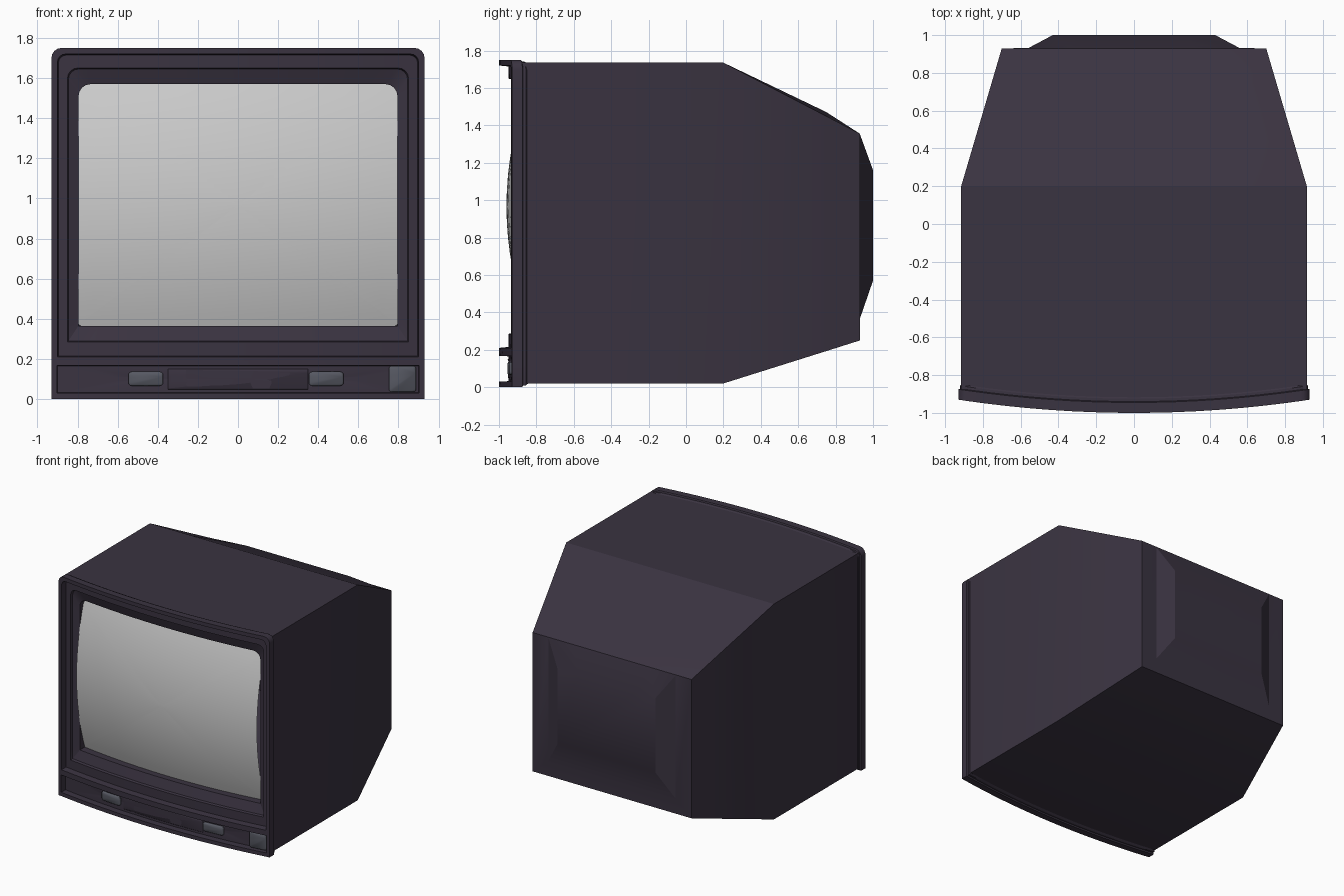
import bpy, bmesh, math

if "Cube" in bpy.data.objects:
    bpy.data.objects.remove(bpy.data.objects["Cube"])

HALF = 0.93          # half width of the front frame
FRONT = -0.93        # y of the frame front at its outer edges


def material(name, rgb):
    m = bpy.data.materials.new(name)
    m.diffuse_color = (*rgb, 1)
    m.use_nodes = True
    m.node_tree.nodes["Principled BSDF"].inputs["Base Color"].default_value = m.diffuse_color
    return m


dark = material("dark_plastic", (0.042, 0.033, 0.052))
button_grey = material("button_grey", (0.095, 0.1, 0.125))


def bend(x):
    return -0.07 * (1 - (x / HALF) ** 2)


def outline(hw, lo, hi, r, r_low=0.001, n=16, k=5, cx=0):
    """Closed outline in x, z with rounded corners and sampled long edges."""
    pts = []
    corners = [(hw - r_low, lo + r_low, r_low, -90), (hw - r, hi - r, r, 0),
               (r - hw, hi - r, r, 90), (r_low - hw, lo + r_low, r_low, 180)]
    for i, (x, z, rad, start) in enumerate(corners):
        for j in range(k):
            a = math.radians(start + 90 * j / (k - 1))
            pts.append((cx + x + rad * math.cos(a), z + rad * math.sin(a)))
        nx, nz, nr, ns = corners[(i + 1) % 4]
        a = math.radians(ns)
        end = (cx + nx + nr * math.cos(a), nz + nr * math.sin(a))
        x0, z0 = pts[-1]
        for j in range(1, n):
            t = j / n
            pts.append((x0 + (end[0] - x0) * t, z0 + (end[1] - z0) * t))
    return pts


def loft(name, rings, mat=None, cap=False, angle=30):
    """Join equal-length rings of 3D points with quads."""
    bm = bmesh.new()
    loops = [[bm.verts.new(p) for p in ring] for ring in rings]
    for a, b in zip(loops, loops[1:]):
        for i in range(len(a)):
            j = (i + 1) % len(a)
            bm.faces.new((a[i], a[j], b[j], b[i]))
    if cap:
        bm.faces.new(loops[-1])
    # make the winding point along the build direction
    bmesh.ops.recalc_face_normals(bm, faces=bm.faces)
    me = bpy.data.meshes.new(name)
    bm.to_mesh(me)
    bm.free()
    ob = bpy.data.objects.new(name, me)
    bpy.context.collection.objects.link(ob)
    if mat:
        me.materials.append(mat)
    bpy.ops.object.select_all(action='DESELECT')
    ob.select_set(True)
    bpy.context.view_layer.objects.active = ob
    bpy.ops.object.shade_smooth_by_angle(angle=math.radians(angle))
    return ob


def bent(hw, lo, hi, r, off, cx=0, **kw):
    """Outline placed on the bowed front, moved back by off."""
    return [(x, FRONT + off + bend(x), z) for x, z in outline(hw, lo, hi, r, cx=cx, **kw)]


# Frame side band, then the stepped bezel and the control panel
loft("frame_band", [bent(0.91, 0.02, 1.73, 0.04, 0.09),
                    bent(0.92, 0.01, 1.74, 0.045, 0.075),
                    bent(0.92, 0.01, 1.74, 0.045, 0.06),
                    bent(0.93, 0, 1.75, 0.05, 0.055),
                    bent(0.93, 0, 1.75, 0.05, 0)], dark)
loft("screen_bezel", [bent(0.93, 0.19, 1.75, 0.05, 0),
                      bent(0.90, 0.21, 1.72, 0.04, 0),
                      bent(0.895, 0.215, 1.715, 0.04, 0.05),
                      bent(0.85, 0.285, 1.65, 0.05, 0.05),
                      bent(0.845, 0.29, 1.645, 0.05, 0.07),
                      bent(0.795, 0.365, 1.57, 0.06, 0.095),
                      bent(0.795, 0.365, 1.57, 0.06, 0.17)], dark)
loft("control_panel", [bent(0.93, 0, 0.19, 0.001, 0),
                       bent(0.903, 0.03, 0.168, 0.001, 0),
                       bent(0.90, 0.032, 0.165, 0.001, 0.05),
                       bent(0.60, 0.09, 0.11, 0.001, 0.05),
                       bent(0.30, 0.099, 0.101, 0.0005, 0.05, r_low=0.0005)],
     dark, cap=True)

# Bulged glass
glass = []
for s in (1, 0.9, 0.8, 0.68, 0.55, 0.42, 0.28, 0.14, 0.02):
    glass.append([(x * s, -0.96 + 0.29 * ((z - 0.967) * s) ** 2 + 0.1 * (x * s) ** 2,
                   0.967 + (z - 0.967) * s)
                  for x, z in outline(0.795, 0.365, 1.57, 0.06, r_low=0.01)])
loft("screen", glass, cap=True)


# Door and buttons on the control panel
def pad(name, cx, hw, lo, hi, r, height, mat):
    b = min(0.006, height)
    loft(name, [bent(hw, lo, hi, r, 0.052, cx, r_low=r, n=6),
                bent(hw, lo, hi, r, 0.05 - height + b, cx, r_low=r, n=6),
                bent(hw - b, lo + b, hi - b, r, 0.05 - height, cx, r_low=r, n=6)],
         mat, cap=True, angle=50)


pad("panel_door", 0, 0.35, 0.048, 0.15, 0.002, 0.004, dark)
for side, label in ((-1, "left"), (1, "right")):
    pad("button_" + label, side * 0.45 - 0.01, 0.086, 0.066, 0.136, 0.015, 0.015, button_grey)
pad("power_button", 0.82, 0.068, 0.035, 0.165, 0.015, 0.03, button_grey)


# Cabinet: straight front half, tapered rear with a slight crown, raised back
def section(y, hw, lo, hi, crown=0):
    return [(-hw, y, lo), (hw, y, lo), (hw, y, hi), (0.6 * hw, y, hi + crown),
            (-0.6 * hw, y, hi + crown), (-hw, y, hi)]


loft("cabinet", [section(-0.92, 0.915, 0.02, 1.735),
                 section(0.2, 0.915, 0.02, 1.735),
                 section(0.75, 0.753, 0.193, 1.449, 0.022),
                 section(0.93, 0.70, 0.25, 1.355),
                 section(0.931, 0.56, 0.37, 1.35),
                 section(1.0, 0.43, 0.57, 1.16)], dark, cap=True, angle=25)
